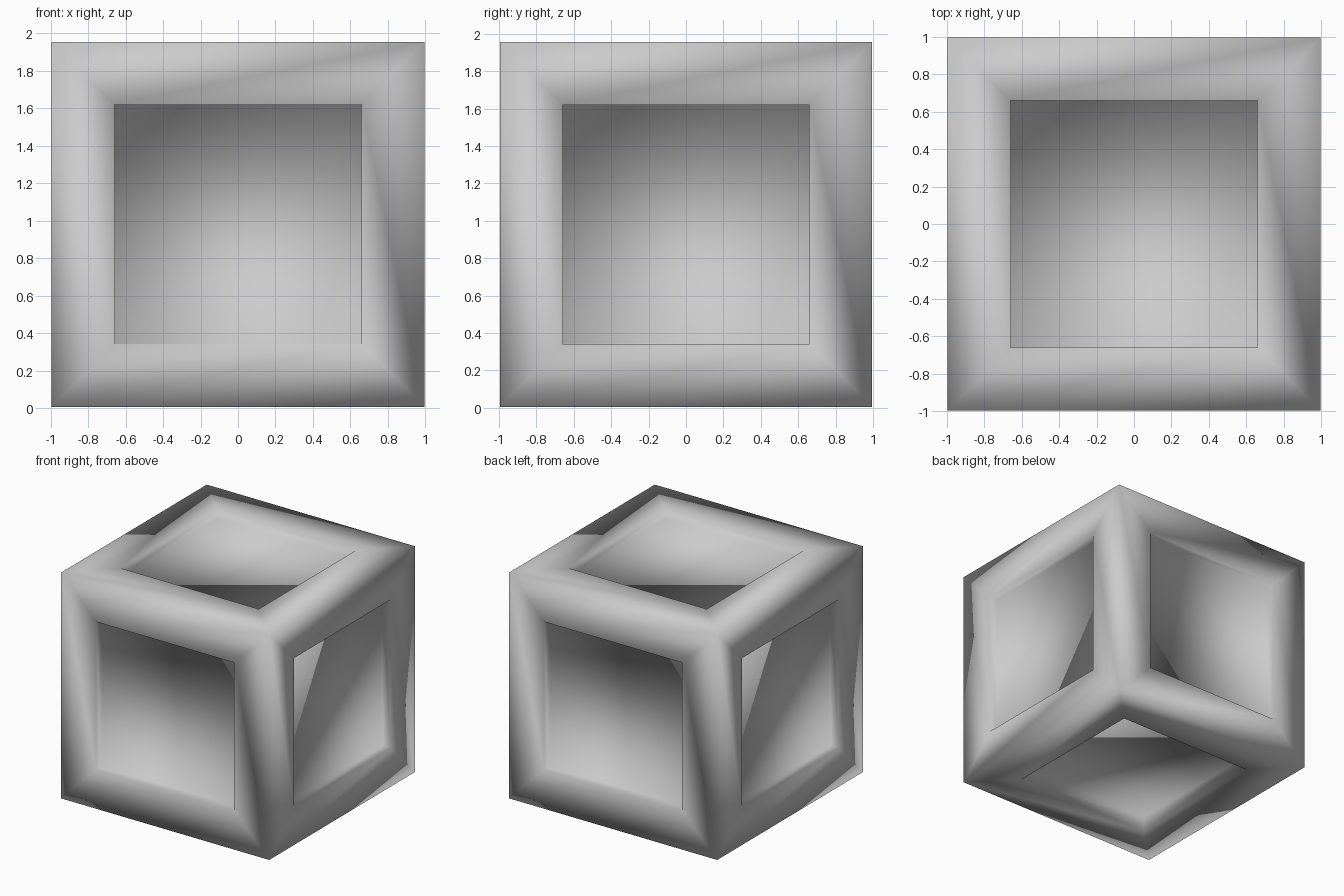
import bpy
import bmesh
from mathutils import Vector

if "Cube" in bpy.data.objects:
    bpy.data.objects.remove(bpy.data.objects["Cube"], do_unlink=True)

SIZE = Vector((1.99, 1.99, 1.95))
CENTRE = Vector((0, 0, 0.98))
BORDER = 0.335         # width of the frame around each panel


def make_material(name, color):
    mat = bpy.data.materials.new(name)
    mat.use_nodes = True
    mat.diffuse_color = color
    mat.node_tree.nodes["Principled BSDF"].inputs["Base Color"].default_value = color
    return mat


def recess_depth(normal):
    # The underside panel sits a little deeper than the others
    return 0.13 if normal.z < -0.5 else 0.07


bm = bmesh.new()

# Solid block
bmesh.ops.create_cube(bm, size=1.0)
bmesh.ops.scale(bm, vec=SIZE, verts=bm.verts)
bmesh.ops.translate(bm, vec=CENTRE, verts=bm.verts)
bm.normal_update()

# Square frame and shallow sunken panel on every side
for panel in list(bm.faces):
    normal = panel.normal.copy()
    bmesh.ops.inset_individual(bm, faces=[panel], thickness=BORDER, use_even_offset=True)
    bmesh.ops.inset_individual(bm, faces=[panel], thickness=0.003, use_even_offset=True)
    bmesh.ops.translate(bm, vec=-normal * recess_depth(normal), verts=panel.verts)

# Soft shading runs over the frame, the recess walls and the panels
bmesh.ops.recalc_face_normals(bm, faces=bm.faces)
for face in bm.faces:
    face.smooth = True

mesh = bpy.data.meshes.new("framed_cube")
bm.to_mesh(mesh)
bm.free()
mesh.materials.append(make_material("light_grey", (0.6, 0.6, 0.6, 1.0)))
cube = bpy.data.objects.new("framed_cube", mesh)
bpy.context.collection.objects.link(cube)
